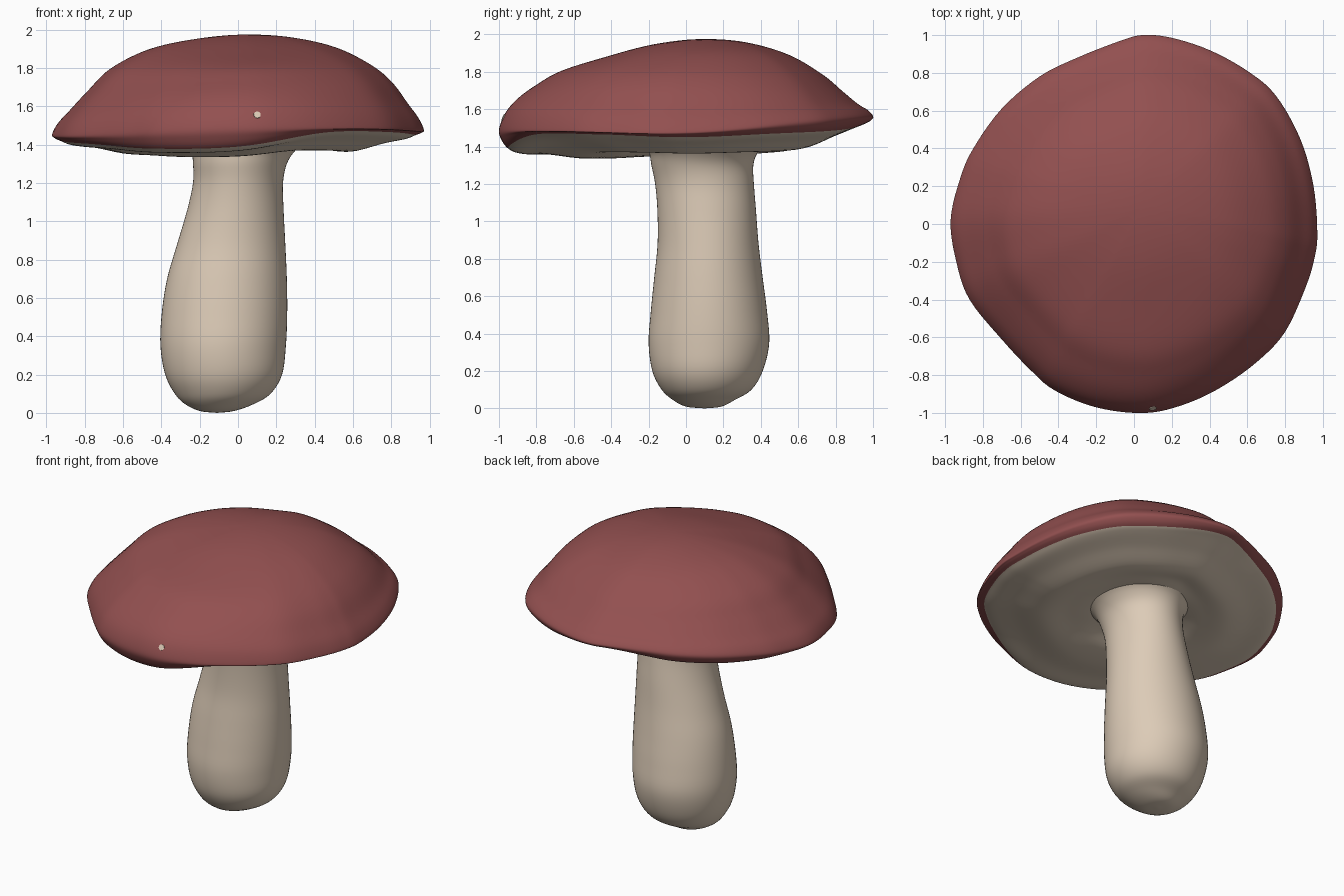
import bpy, bmesh, math
from mathutils import Vector

if "Cube" in bpy.data.objects:
    bpy.data.objects.remove(bpy.data.objects["Cube"])

def material(name, rgb):
    m = bpy.data.materials.new(name)
    m.diffuse_color = (*rgb, 1)
    m.use_nodes = True
    m.node_tree.nodes["Principled BSDF"].inputs["Base Color"].default_value = m.diffuse_color
    return m

RED = material("cap red", (0.29, 0.08, 0.08))
BEIGE = material("flesh beige", (0.72, 0.60, 0.475))

def cr(a, b, c, d, t):
    # Catmull-Rom blend
    return 0.5 * (2*b + (c - a)*t + (2*a - 5*b + 4*c - d)*t*t + (3*b - a - 3*c + d)*t**3)

def spline(pts, subs, closed=False):
    pts = [Vector(p) for p in pts]
    n = len(pts)
    if closed:
        return [cr(pts[i-1], pts[i], pts[(i+1) % n], pts[(i+2) % n], k/subs)
                for i in range(n) for k in range(subs)]
    ext = [2*pts[0] - pts[1]] + pts + [2*pts[-1] - pts[-2]]
    return [cr(*ext[i:i+4], k/subs) for i in range(n-1) for k in range(subs)] + [pts[-1]]

def around(vals, ang):
    # periodic lookup of values evenly spaced round the circle
    n = len(vals)
    u = (ang / math.tau) % 1 * n
    i = int(u) % n
    return cr(vals[i-1], vals[i], vals[(i+1) % n], vals[(i+2) % n], u - int(u))

def loft(name, pole, rings, mats, rule=lambda row: 0, close_end=True):
    bm = bmesh.new()
    p = bm.verts.new(pole)
    rows = [[bm.verts.new(v) for v in r] for r in rings]
    n = len(rows[0])
    for j in range(n):
        bm.faces.new((p, rows[0][j], rows[0][(j+1) % n]))
    for i in range(len(rows) - 1):
        for j in range(n):
            k = (j+1) % n
            f = bm.faces.new((rows[i][j], rows[i+1][j], rows[i+1][k], rows[i][k]))
            f.material_index = rule(i)
    if close_end:
        bm.faces.new(rows[-1]).material_index = rule(len(rows))
    bmesh.ops.recalc_face_normals(bm, faces=bm.faces)
    for f in bm.faces:
        f.smooth = True
    me = bpy.data.meshes.new(name)
    bm.to_mesh(me)
    bm.free()
    ob = bpy.data.objects.new(name, me)
    bpy.context.collection.objects.link(ob)
    for m in mats:
        me.materials.append(m)
    return ob

# ---- cap: outline from above, then one meridian curve per outline point
OUTLINE = [(.97, -.05), (.95, .2), (.88, .45), (.75, .68), (.6, .81), (.4, .92), (.2, .985),
           (.05, 1.0), (-.07, .97), (-.3, .88), (-.5, .78), (-.7, .61), (-.85, .4), (-.92, .24),
           (-.97, .02), (-.94, -.2), (-.87, -.4), (-.7, -.61), (-.55, -.77), (-.42, -.88),
           (-.2, -.97), (.05, -1.0), (.25, -.96), (.45, -.87), (.65, -.73), (.8, -.57),
           (.91, -.33), (.955, -.18)]
S = [0, .25, .5, .7, .82, .91, .97, 1]
FALL = [(0, 0, 0, 0), (.03, .045, .04, .06), (.135, .205, .145, .21), (.32, .46, .34, .355),
        (.505, .68, .57, .51), (.73, .84, .76, .66), (.88, .92, .89, .82), (1, 1, 1, 1)]
RIM_Z = [1.48, 1.54, 1.56, 1.52, 1.455, 1.46, 1.49, 1.49]
EDGE_Z = [1.45, 1.47, 1.49, 1.525, 1.475, 1.44, 1.42, 1.405, 1.38, 1.39, 1.465, 1.465]
APEX = Vector((.05, .1, 1.975))
HUB = Vector((.025, .09, 0))
SUBS = 6

def meridian(rim):
    ang = math.atan2(rim.y, rim.x)
    zr, zb = around(RIM_Z, ang), around(EDGE_Z, ang)
    rim = Vector((rim.x, rim.y, 0))
    pts = []
    for s, f in zip(S, FALL):
        p = APEX.lerp(rim, s)
        p.z = APEX.z - (APEX.z - zr) * around(f, ang)
        pts.append(p)
    phantom = 2 * APEX - pts[1]
    phantom.z = pts[1].z
    zu = 1.36 + .4 * (zb - 1.44)
    under = [(.988, zr + (zb - zr) * .55), (.955, zb), (.9, zb - .02), (.78, (zb + zu) / 2),
             (.6, zu), (.44, zu + .012), (.32, 1.395), (.2, 1.42)]
    for s, z in under:
        p = HUB.lerp(rim, s)
        p.z = z
        pts.append(p)
    return spline([phantom] + pts, SUBS)[SUBS + 1:]

lines = [meridian(p) for p in spline(OUTLINE, 5, True)]
boundary = (len(S) + 1) * SUBS - 1
cap = loft("mushroom_cap", APEX, list(zip(*lines)), [RED, BEIGE],
           lambda row: 1 if row >= boundary else 0)

# ---- stem: z, x min, x max, y min, y max
STEM = [(0, -.11, -.11, .1, .1), (.01, -.2, -.02, 0, .19), (.045, -.275, .08, -.07, .26),
        (.1, -.33, .17, -.13, .35), (.2, -.38, .23, -.18, .41), (.35, -.405, .25, -.2, .445),
        (.52, -.398, .257, -.188, .433), (.7, -.37, .255, -.17, .41),
        (.88, -.318, .247, -.152, .388), (1.06, -.265, .238, -.153, .374),
        (1.2, -.235, .235, -.165, .363), (1.3, -.235, .255, -.185, .36),
        (1.37, -.245, .3, -.2, .385), (1.42, -.29, .36, -.25, .44)]
rings = []
for z, x0, x1, y0, y1 in spline(STEM, 5)[1:]:
    rings.append([((x0+x1)/2 + (x1-x0)/2 * math.cos(a), (y0+y1)/2 + (y1-y0)/2 * math.sin(a), max(z, 0))
                  for a in (math.tau * k / 64 for k in range(64))])
loft("mushroom_stem", (-.11, .1, 0), rings, [BEIGE])

# ---- small pale speck on the front of the cap
bpy.context.view_layer.update()
hit, loc, nor, _ = cap.ray_cast(Vector((.1, -2, 1.555)), Vector((0, 1, 0)))
if hit:
    bpy.ops.mesh.primitive_cylinder_add(vertices=10, radius=.019, depth=.008, location=loc,
                                        rotation=nor.to_track_quat('Z', 'Y').to_euler())
    speck = bpy.context.object
    speck.name = "cap_speck"
    speck.data.materials.append(BEIGE)
